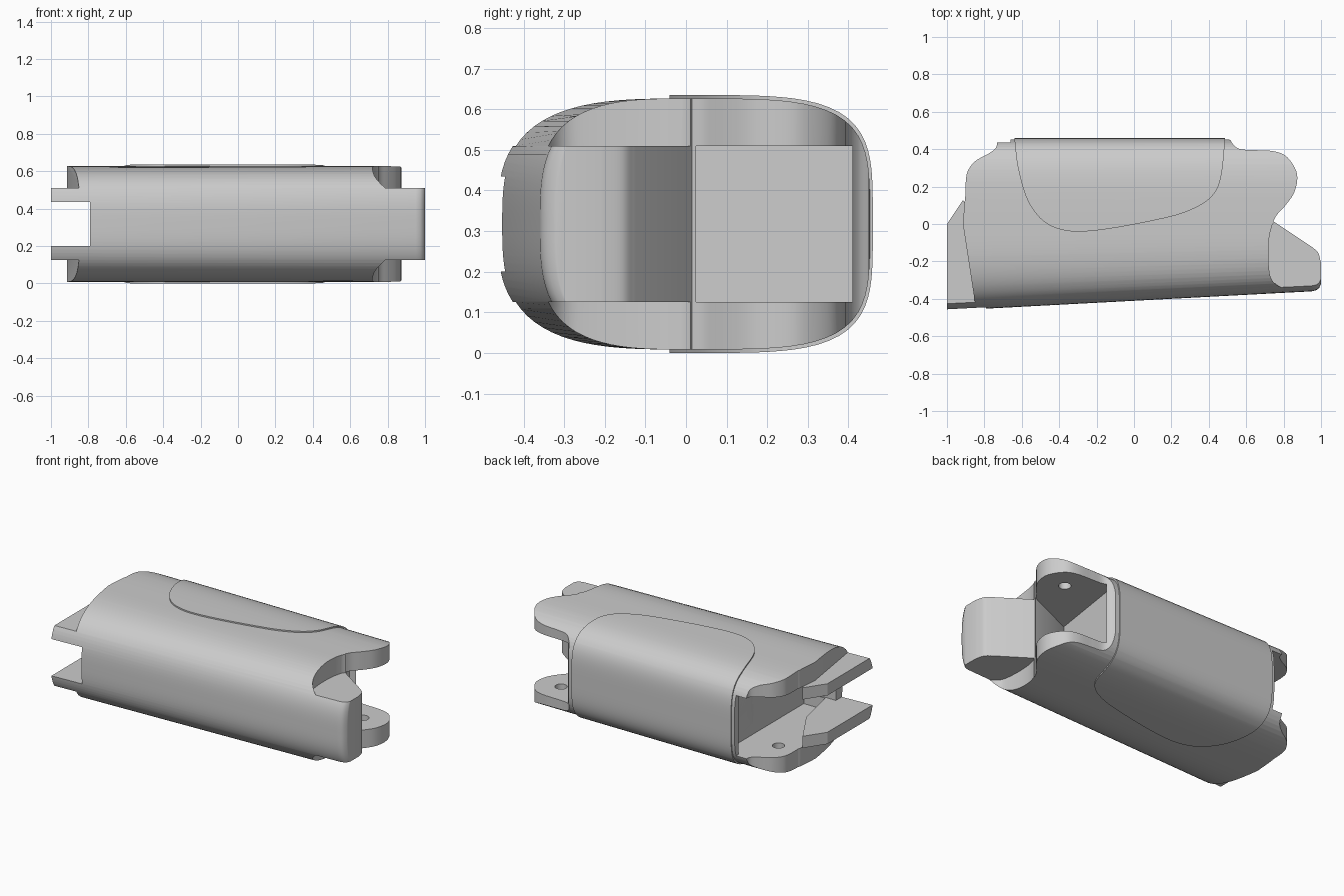
import bpy, bmesh, math
from mathutils import Vector

MID = 0.3175          # centre height of the segment
LOW, HIGH = 0.125, 0.51   # inner faces of the ears

if "Cube" in bpy.data.objects:
    bpy.data.objects.remove(bpy.data.objects["Cube"])

grey = bpy.data.materials.new("plain grey")
grey.use_nodes = True
colour = (0.6, 0.6, 0.6, 1)
grey.diffuse_color = colour
grey.node_tree.nodes["Principled BSDF"].inputs["Base Color"].default_value = colour


def make_object(name, bm):
    bmesh.ops.recalc_face_normals(bm, faces=bm.faces)
    mesh = bpy.data.meshes.new(name)
    bm.to_mesh(mesh)
    bm.free()
    mesh.materials.append(grey)
    obj = bpy.data.objects.new(name, mesh)
    bpy.context.collection.objects.link(obj)
    return obj


def curve(points, steps=6):
    """Smooth open curve through the points."""
    p = [Vector(q) for q in points]
    p = [2 * p[0] - p[1]] + p + [2 * p[-1] - p[-2]]
    out = []
    for a, b, c, d in zip(p, p[1:], p[2:], p[3:]):
        for i in range(steps):
            t = i / steps
            out.append(tuple(0.5 * (2 * b + (c - a) * t + (2 * a - 5 * b + 4 * c - d) * t * t
                                    + (3 * b - a - 3 * c + d) * t ** 3)))
    return out + [tuple(points[-1])]


def solid_through(name, rings):
    """Capped solid joining matching rings."""
    bm = bmesh.new()
    loops = [[bm.verts.new(v) for v in ring] for ring in rings]
    bm.faces.new(loops[0])
    bm.faces.new(loops[-1][::-1])
    n = len(loops[0])
    for a, b in zip(loops, loops[1:]):
        for i in range(n):
            j = (i + 1) % n
            bm.faces.new((a[i], b[i], b[j], a[j]))
    return make_object(name, bm)


def loft(name, half_height, back):
    """Rounded block along x whose front tapers and rolls in at +x."""
    def ring(x, front):
        pts = []
        for i in range(112):
            t = 2 * math.pi * (i + 0.5) / 112
            c, s = math.cos(t), math.sin(t)
            n, r = (4.1, back) if c > 0 else (3.1, front)
            k = (abs(c) ** n + abs(s) ** n) ** (-1 / n)
            pts.append((x, r * k * c, MID + half_height * k * s))
        return pts
    stations = [(-1.1, 0.469), (0.95, 0.36), (0.975, 0.354), (0.99, 0.342), (0.998, 0.325), (1.01, 0.3)]
    return solid_through(name, [ring(x, front) for x, front in stations])


def cut(obj, outline, z0=-1, z1=2, operation="DIFFERENCE"):
    """Cut or trim the object with an upright prism."""
    cutter = solid_through("cutter", [[(x, y, z) for x, y in outline] for z in (z0, z1)])
    cutter.hide_render = True
    mod = obj.modifiers.new("cut", "BOOLEAN")
    mod.object, mod.operation, mod.solver = cutter, operation, "EXACT"
    mod.use_hole_tolerant = True
    bpy.context.view_layer.update()
    graph = bpy.context.evaluated_depsgraph_get()
    mesh = bpy.data.meshes.new_from_object(obj.evaluated_get(graph))
    obj.modifiers.clear()
    obj.data = mesh
    bpy.data.objects.remove(cutter)


# Overall outline seen from above
outline = [(-1, -0.6), (-1, 0), (-0.9, 0.15)]
outline += curve([(-0.9, 0.22), (-0.89, 0.28), (-0.85, 0.335), (-0.78, 0.375), (-0.74, 0.405), (-0.73, 0.44)])
outline += [(-0.67, 0.44), (-0.67, 0.6), (0.49, 0.6), (0.49, 0.453)]
outline += curve([(0.515, 0.45), (0.535, 0.42), (0.57, 0.4), (0.64, 0.395), (0.74, 0.39), (0.81, 0.365),
                  (0.86, 0.3), (0.873, 0.24), (0.855, 0.165), (0.81, 0.1), (0.765, 0.05), (0.745, 0.015)])
outline += curve([(0.955, -0.125), (0.985, -0.155), (1, -0.21)]) + [(1, -0.6)]

# Pockets behind the body at both ends
right_pocket = [(0.42, -0.12), (0.745, 0.025), (1.2, 0.025), (1.2, 0.7), (0.56, 0.7), (0.56, 0.41), (0.5, 0.41)]
left_pocket = [(-0.57, 0.41), (-0.57, -0.375), (-0.72, -0.375), (-0.78, -0.1), (-0.93, 0.155), (-1.2, 0.155),
               (-1.2, 0.7), (-0.66, 0.7), (-0.66, 0.41)]
left_slot = [(-0.57, 0.4), (-0.57, -0.385), (-0.79, -0.385), (-0.79, -0.7), (-1.2, -0.7), (-1.2, 0.4)]

# Clearance in the outer layers, above and below the tongue and tabs
tongue_relief = [(0.77, 0.035)] + curve([(0.739, -0.005), (0.725, -0.06), (0.718, -0.14), (0.722, -0.24),
                                         (0.735, -0.295), (0.77, -0.33), (0.83, -0.355)])
tongue_relief += [(0.9, -0.7), (1.2, -0.7), (1.2, 0.035)]
tab_relief = [(-0.902, 0.16), (-0.915, 0), (-0.85, -0.42), (-0.82, -0.7), (-1.2, -0.7), (-1.2, 0.16)]

body = loft("segment_body", 0.309, 0.453)
cover = loft("back_cover", 0.3175, 0.46)

# Outer layers are trimmed first, then the whole outline
for relief in (tab_relief, tongue_relief):
    cut(body, relief, HIGH, 1)
    cut(body, relief, -0.5, LOW)
cut(body, outline, operation="INTERSECT")

# Raised cover wrapping the back
cover_outline = [(-0.64, 0.6)] + curve([(-0.64, 0.46), (-0.62, 0.3), (-0.57, 0.13), (-0.49, 0.02), (-0.39, -0.03),
                                       (-0.27, -0.04), (-0.1, -0.02), (0.1, 0.018), (0.25, 0.055), (0.37, 0.11),
                                       (0.44, 0.18), (0.47, 0.28), (0.488, 0.46)]) + [(0.488, 0.6)]
cut(cover, cover_outline, operation="INTERSECT")

# Pockets and tab slot pass through both parts
for part in (body, cover):
    cut(part, right_pocket, LOW, HIGH)
    cut(part, left_pocket, LOW, HIGH)
    cut(part, left_slot, 0.2, 0.435)

# Blind pin holes on the inner faces of the ears
for hx, hy in ((0.715, 0.24), (-0.78, 0.18)):
    circle = [(hx + 0.036 * math.cos(math.tau * i / 24), hy + 0.036 * math.sin(math.tau * i / 24)) for i in range(24)]
    cut(body, circle, LOW - 0.06, HIGH + 0.06)

for part in (body, cover):
    bpy.ops.object.select_all(action="DESELECT")
    part.select_set(True)
    bpy.context.view_layer.objects.active = part
    bpy.ops.object.shade_smooth_by_angle(angle=math.radians(30))
